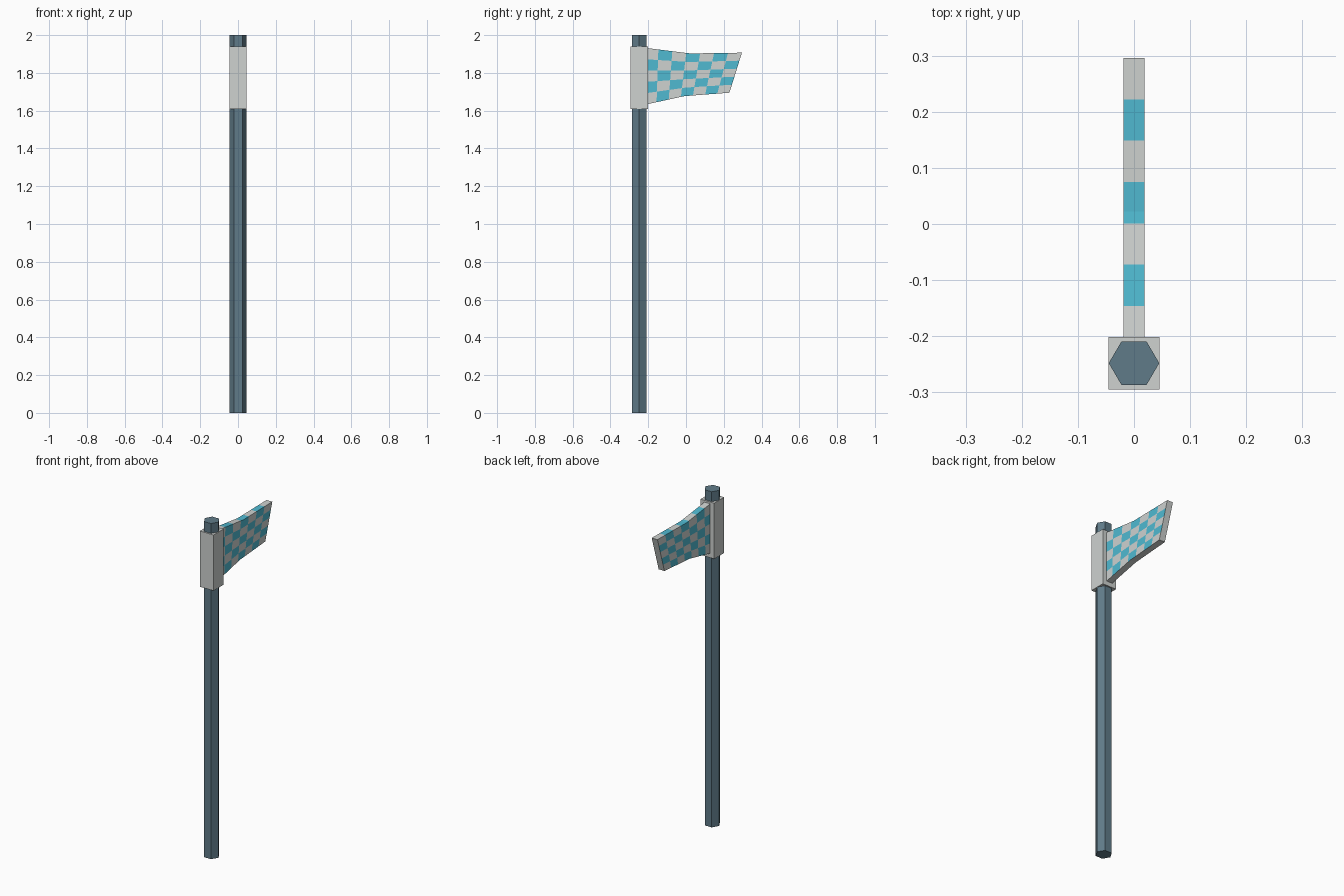
import bpy, bmesh, math
from mathutils import Vector

if "Cube" in bpy.data.objects:
    bpy.data.objects.remove(bpy.data.objects["Cube"])


def material(name, rgb):
    m = bpy.data.materials.new(name)
    m.diffuse_color = (*rgb, 1)
    m.use_nodes = True
    m.node_tree.nodes["Principled BSDF"].inputs["Base Color"].default_value = m.diffuse_color
    return m


slate = material("slate blue grey", (0.117, 0.198, 0.25))
pale = material("pale grey", (0.62, 0.645, 0.63))
cyan = material("cyan", (0.08, 0.49, 0.64))


def finish(bm, name, *mats):
    bmesh.ops.recalc_face_normals(bm, faces=bm.faces[:])
    me = bpy.data.meshes.new(name)
    bm.to_mesh(me)
    bm.free()
    for m in mats:
        me.materials.append(m)
    ob = bpy.data.objects.new(name, me)
    bpy.context.collection.objects.link(ob)
    return ob


# Six-sided pole, corners pointing along x
bm = bmesh.new()
ends = []
for z in (0, 2):
    ends.append([bm.verts.new((0.045 * math.cos(i * math.pi / 3),
                               -0.248 + 0.0385 * math.sin(i * math.pi / 3) / math.sin(math.pi / 3), z))
                 for i in range(6)])
for ring in ends:
    bm.faces.new(ring)
for i in range(6):
    j = (i + 1) % 6
    bm.faces.new((ends[0][i], ends[0][j], ends[1][j], ends[1][i]))
finish(bm, "pole", slate)

# Square collar that holds the flag
bm = bmesh.new()
bmesh.ops.create_cube(bm, size=1)
for v in bm.verts:
    v.co = Vector((v.co.x * 0.091, v.co.y * 0.094 - 0.248, v.co.z * 0.332 + 1.775))
finish(bm, "collar", pale)

# Flag: a tapering slab, checked in 7 columns and 5 rows on both sides
COLS, ROWS, KINK, HALF = 7, 5, 0.47, 0.019
TOP = [(-0.22, 1.933), (0.02, 1.903), (0.296, 1.907)]
BOTTOM = [(-0.22, 1.631), (-0.01, 1.677), (0.23, 1.695)]


def edge_point(edge, u):
    # height follows the bent outline, spacing along y stays even
    a, b, t = (0, 1, u / KINK) if u <= KINK else (1, 2, (u - KINK) / (1 - KINK))
    z = edge[a][1] + (edge[b][1] - edge[a][1]) * t
    return Vector((0, edge[0][0] + (edge[2][0] - edge[0][0]) * u, z))


us = sorted([i / COLS for i in range(COLS + 1)] + [KINK])
bm = bmesh.new()
grid = {}
for s in (-1, 1):
    for i, u in enumerate(us):
        for r in range(ROWS + 1):
            p = edge_point(TOP, u).lerp(edge_point(BOTTOM, u), r / ROWS)
            grid[s, i, r] = bm.verts.new((s * HALF, p.y, p.z))


def face(keys, blue):
    bm.faces.new([grid[k] for k in keys]).material_index = int(blue)


n = len(us) - 1
for i in range(n):
    col = int((us[i] + us[i + 1]) / 2 * COLS)
    for s in (-1, 1):
        for r in range(ROWS):
            face([(s, i, r), (s, i + 1, r), (s, i + 1, r + 1), (s, i, r + 1)], (col + r) % 2)
    # striped top edge, plain bottom edge
    for r, blue in ((0, col % 2), (ROWS, 0)):
        face([(-1, i, r), (-1, i + 1, r), (1, i + 1, r), (1, i, r)], blue)
for i in (0, n):
    for r in range(ROWS):
        face([(-1, i, r), (1, i, r), (1, i, r + 1), (-1, i, r + 1)], 0)
finish(bm, "flag", pale, cyan)
